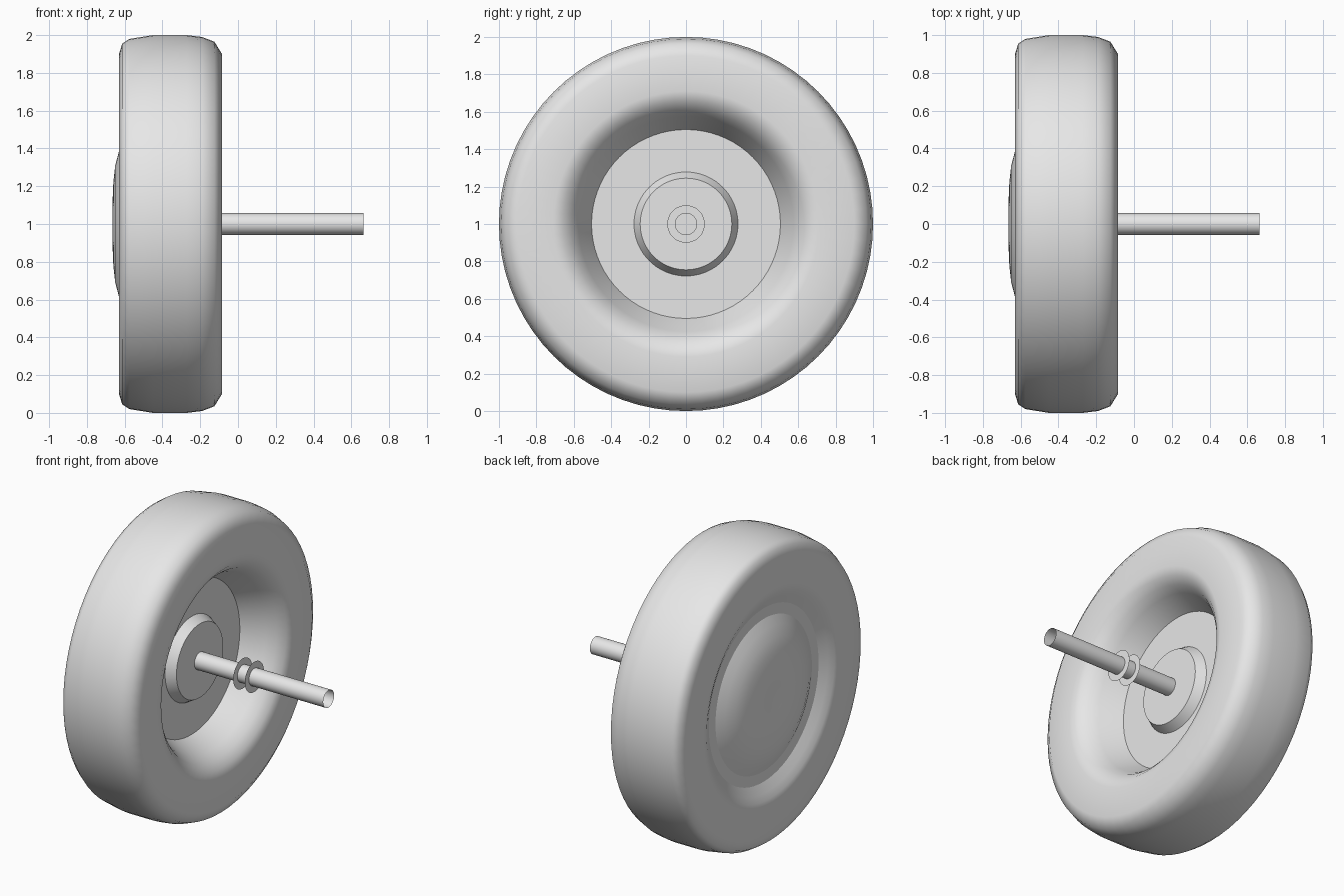
import bpy
import bmesh
from math import cos, sin, tau, radians

SEGMENTS = 72
AXIS_HEIGHT = 1.0

cube = bpy.data.objects.get("Cube")
if cube:
    bpy.data.objects.remove(cube, do_unlink=True)

# One plain grey for everything
grey = bpy.data.materials.new("light_grey")
grey.use_nodes = True
grey.diffuse_color = (0.8, 0.8, 0.8, 1)
grey.node_tree.nodes["Principled BSDF"].inputs["Base Color"].default_value = (0.8, 0.8, 0.8, 1)


def turned(name, profile, sharp=30, weighted=False):
    """Revolve (x, radius) points around the wheel axis; a zero radius closes to a point."""
    bm = bmesh.new()
    rings = []
    for x, r in profile:
        if r == 0:
            rings.append([bm.verts.new((x, 0, 0))] * SEGMENTS)
        else:
            angles = [tau * i / SEGMENTS for i in range(SEGMENTS)]
            rings.append([bm.verts.new((x, r * cos(a), r * sin(a))) for a in angles])
    for near, far in zip(rings, rings[1:]):
        for i in range(SEGMENTS):
            j = (i + 1) % SEGMENTS
            corners = [near[i], near[j], far[j], far[i]]
            bm.faces.new(list(dict.fromkeys(corners)))
    mesh = bpy.data.meshes.new(name)
    bm.to_mesh(mesh)
    bm.free()
    mesh.shade_smooth()
    mesh.set_sharp_from_angle(angle=radians(sharp))
    mesh.materials.append(grey)
    obj = bpy.data.objects.new(name, mesh)
    obj.location.z = AXIS_HEIGHT
    bpy.context.scene.collection.objects.link(obj)
    if weighted:
        mod = obj.modifiers.new("even_shading", "WEIGHTED_NORMAL")
        mod.keep_sharp = True
    return obj


# Tyre: outer recess, sidewall, tread, inner sidewall, deep inner recess
turned("tyre", [
    (-0.57, 0.575), (-0.60, 0.63), (-0.62, 0.67), (-0.63, 0.71),
    (-0.63, 0.90), (-0.613, 0.955), (-0.575, 0.98), (-0.45, 1.0),
    (-0.27, 1.0), (-0.19, 0.99), (-0.125, 0.965), (-0.085, 0.90),
    (-0.085, 0.71), (-0.105, 0.655), (-0.145, 0.61), (-0.20, 0.575),
    (-0.34, 0.505),
], sharp=80, weighted=True)

# Outer face: flat ring and domed cap with a shallow centre dimple
turned("cap_ring", [(-0.57, 0.505), (-0.57, 0.575)])
turned("hub_cap", [
    (-0.66, 0), (-0.66, 0.08), (-0.665, 0.10), (-0.66, 0.22),
    (-0.65, 0.31), (-0.63, 0.385), (-0.60, 0.45), (-0.57, 0.505),
], sharp=60)

# Inner face: disc and raised hub
turned("wheel_disc", [(-0.34, 0.505), (-0.34, 0.27)])
turned("hub", [(-0.34, 0.278), (-0.28, 0.245), (-0.28, 0)])

# Open axle tube with two thin collars
turned("axle", [(-0.28, 0.057), (0.665, 0.057)])
for label, x in (("inner", 0.035), ("outer", 0.12)):
    turned(label + "_collar", [(x, 0.10), (x, 0.057)])
